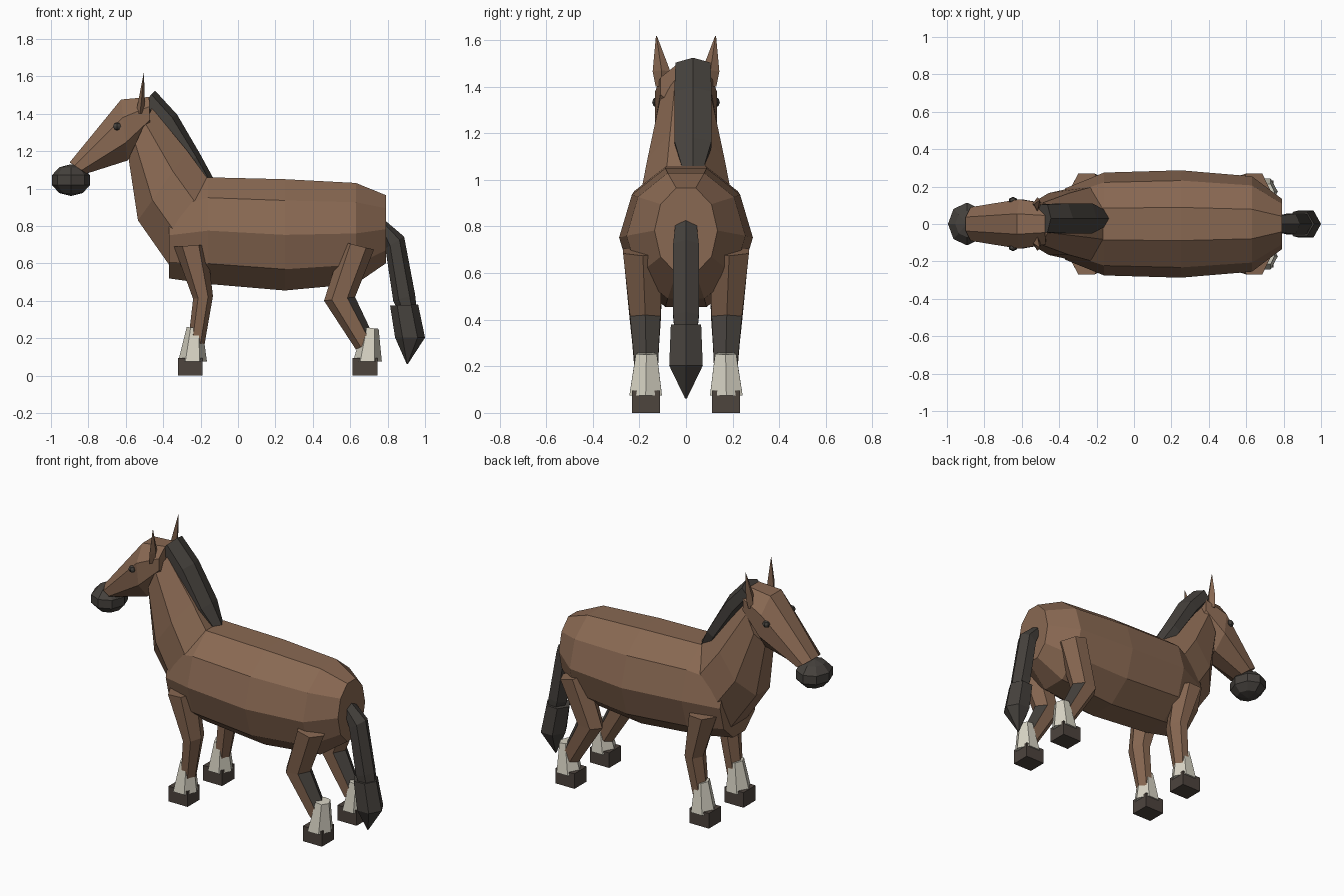
import bpy, bmesh
from math import sin, cos, tau
from mathutils import Vector


def material(name, rgb):
    m = bpy.data.materials.new(name)
    m.diffuse_color = (*rgb, 1)
    return m


BROWN = material("brown_coat", (0.25, 0.14, 0.085))
DARK = material("dark_hair", (0.06, 0.053, 0.046))
WHITE = material("white_sock", (0.68, 0.65, 0.55))
HOOF = material("hoof_horn", (0.075, 0.058, 0.048))


def finish(name, bm, mat):
    bmesh.ops.recalc_face_normals(bm, faces=bm.faces)
    me = bpy.data.meshes.new(name)
    bm.to_mesh(me)
    bm.free()
    me.materials.append(mat)
    ob = bpy.data.objects.new(name, me)
    bpy.context.collection.objects.link(ob)
    return ob


def loft(name, sections, sides, mat, flat=False):
    """Each section: (x1, z1, x2, z2, half_width, y), a diameter in xz plus a width."""
    angles = [(i + 0.5 * flat) * tau / sides for i in range(sides)]
    cmax = max(cos(a) for a in angles)
    smax = max(sin(a) for a in angles)
    bm = bmesh.new()
    rings = []
    for x1, z1, x2, z2, w, y in sections:
        mid = Vector(((x1 + x2) / 2, y, (z1 + z2) / 2))
        half = Vector(((x1 - x2) / 2, 0, (z1 - z2) / 2))
        rings.append([bm.verts.new(mid + half * (cos(a) / cmax) + Vector((0, w * sin(a) / smax, 0)))
                      for a in angles])
    for r, s in zip(rings, rings[1:]):
        for i in range(sides):
            j = (i + 1) % sides
            bm.faces.new((r[i], r[j], s[j], s[i]))
    bm.faces.new(rings[0])
    bm.faces.new(rings[-1])
    return finish(name, bm, mat)


def sphere(name, centre, radii, u, v, mat):
    bm = bmesh.new()
    bmesh.ops.create_uvsphere(bm, u_segments=u, v_segments=v, radius=1)
    for p in bm.verts:
        p.co = Vector(c + r * k for c, r, k in zip(centre, radii, p.co))
    return finish(name, bm, mat)


def box(name, centre, size, mat):
    bm = bmesh.new()
    bmesh.ops.create_cube(bm, size=1)
    for p in bm.verts:
        p.co = Vector(c + s * k for c, s, k in zip(centre, size, p.co))
    return finish(name, bm, mat)


# Barrel of the body
loft("body", [(-0.37, 0.98, -0.37, 0.52, 0.19, 0),
              (-0.16, 1.06, -0.16, 0.49, 0.275, 0),
              (0.25, 1.05, 0.25, 0.455, 0.287, 0),
              (0.63, 1.03, 0.63, 0.49, 0.255, 0),
              (0.79, 0.965, 0.79, 0.60, 0.135, 0)], 10, BROWN, True)

# Neck
loft("neck", [(-0.16, 1.05, -0.36, 0.58, 0.20, 0),
              (-0.27, 1.20, -0.535, 0.83, 0.165, 0),
              (-0.46, 1.43, -0.585, 1.16, 0.11, 0)], 8, BROWN, True)

# Head, muzzle
loft("head", [(-0.475, 1.49, -0.47, 1.315, 0.11, 0),
              (-0.625, 1.476, -0.59, 1.15, 0.132, 0),
              (-0.90, 1.14, -0.81, 1.08, 0.09, 0)], 8, BROWN, True)
sphere("muzzle", (-0.893, 0, 1.045), (0.107, 0.12, 0.085), 8, 5, DARK)

# Mane, slightly off centre
loft("mane", [(-0.444, 1.524, -0.52, 1.44, 0.075, 0.03),
              (-0.326, 1.396, -0.43, 1.33, 0.08, 0.03),
              (-0.20, 1.18, -0.29, 1.13, 0.08, 0.03),
              (-0.134, 1.059, -0.22, 1.02, 0.045, 0.03)], 6, DARK)

# Tail with a wider tuft at the end
loft("tail", [(0.78, 0.835, 0.77, 0.76, 0.045, 0),
              (0.888, 0.743, 0.788, 0.68, 0.055, 0),
              (0.947, 0.433, 0.83, 0.40, 0.055, 0),
              (0.955, 0.36, 0.85, 0.36, 0.05, 0)], 6, DARK)
loft("tail_tuft", [(0.963, 0.38, 0.813, 0.375, 0.065, 0),
                   (1.0, 0.203, 0.84, 0.203, 0.072, 0),
                   (0.908, 0.062, 0.902, 0.062, 0.004, 0)], 6, DARK)

for side, s in (("left", -1), ("right", 1)):
    # Eyes and ears
    sphere(f"{side}_eye", (-0.647, 0.127 * s, 1.333), (0.024, 0.018, 0.022), 6, 4, DARK)
    loft(f"{side}_ear", [(-0.503, 1.618, -0.504, 1.618, 0.002, 0.127 * s),
                         (-0.498, 1.47, -0.535, 1.46, 0.038, 0.105 * s),
                         (-0.505, 1.40, -0.545, 1.40, 0.025, 0.105 * s)], 4, BROWN)
    # Front leg
    loft(f"{side}_front_leg", [(-0.166, 0.70, -0.342, 0.69, 0.085, 0.185 * s),
                               (-0.134, 0.425, -0.24, 0.41, 0.068, 0.175 * s),
                               (-0.18, 0.16, -0.27, 0.15, 0.045, 0.17 * s)], 6, BROWN)
    # Hind leg, dark on the back of the cannon
    hind = loft(f"{side}_hind_leg", [(0.727, 0.674, 0.56, 0.715, 0.085, 0.185 * s),
                                     (0.626, 0.42, 0.46, 0.40, 0.065, 0.175 * s),
                                     (0.735, 0.19, 0.63, 0.14, 0.048, 0.17 * s)], 6, BROWN)
    hind.data.materials.append(DARK)
    for f in hind.data.polygons:
        if f.center.z < 0.38 and f.normal.x > 0.2:
            f.material_index = 1
    # Socks and hooves
    for part, x, top in (("front", -0.243, -0.232), ("hind", 0.692, 0.71)):
        loft(f"{side}_{part}_sock", [(top + 0.042, 0.25, top - 0.042, 0.26, 0.045, 0.17 * s),
                                     (x + 0.077, 0.075, x - 0.077, 0.075, 0.07, 0.173 * s)], 6, WHITE)
        box(f"{side}_{part}_hoof", (x - 0.012, 0.172 * s, 0.0475), (0.133, 0.12, 0.095), HOOF)
